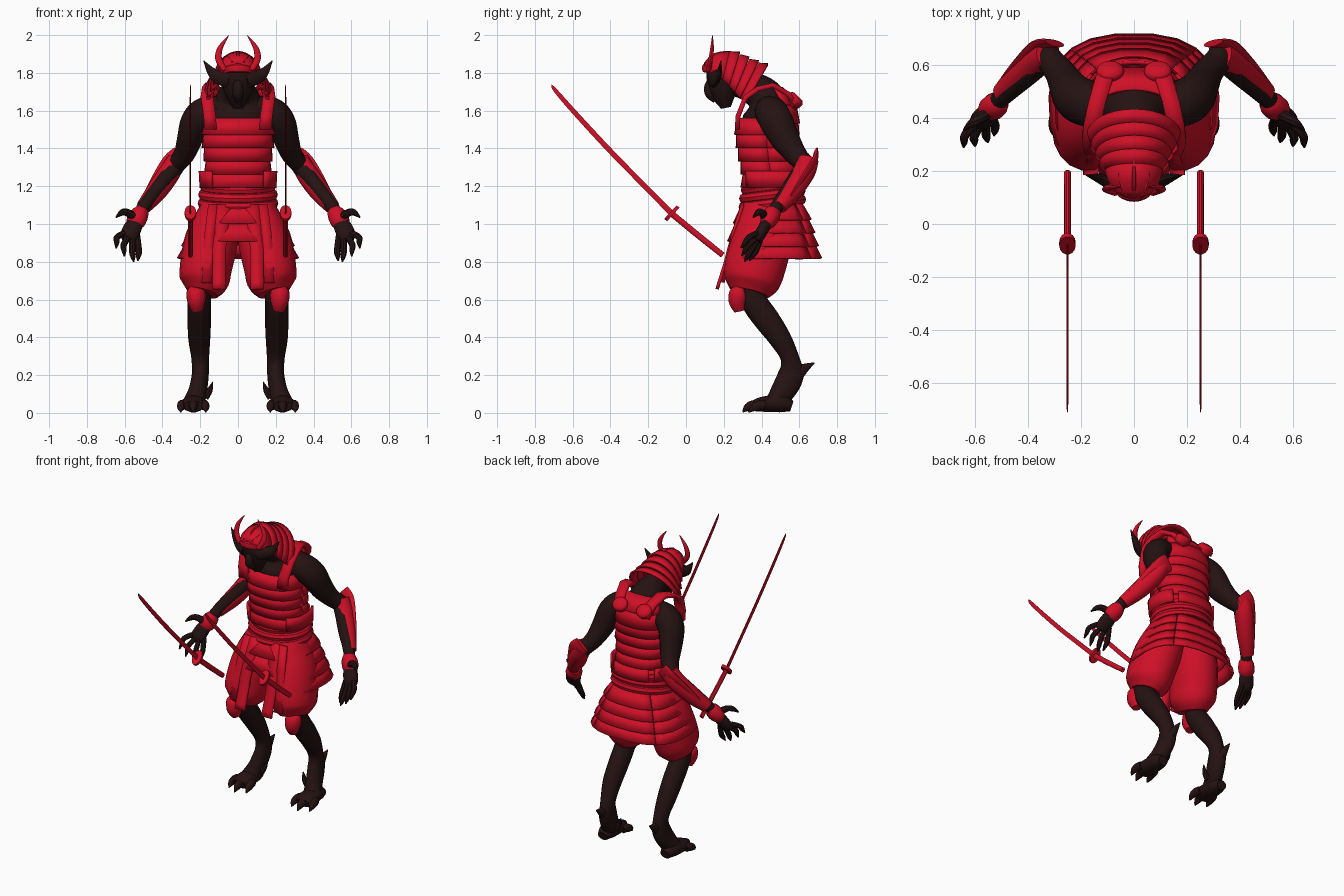
import bpy, bmesh, math
from mathutils import Vector


def material(name, rgb):
    m = bpy.data.materials.new(name)
    m.diffuse_color = (*rgb, 1)
    return m


RED = material("crimson_armour", (0.62, 0.005, 0.02))
DARK = material("dark_skin", (0.018, 0.006, 0.006))


def build(name, rings, mat, closed, caps, mirror=False, thick=0, angle=40):
    """Skin a list of rings; every pair (strip) of rings can also be separate."""
    bm = bmesh.new()
    for strip in rings:
        vs = [[bm.verts.new(p) for p in r] for r in strip]
        n = len(vs[0])
        for a, b in zip(vs, vs[1:]):
            for i in range(n if closed else n - 1):
                j = (i + 1) % n
                bm.faces.new((a[i], a[j], b[j], b[i]))
        if caps:
            bm.faces.new(vs[0])
            bm.faces.new(vs[-1])
    bmesh.ops.recalc_face_normals(bm, faces=bm.faces)
    me = bpy.data.meshes.new(name)
    bm.to_mesh(me)
    bm.free()
    me.materials.append(mat)
    me.polygons.foreach_set("use_smooth", [True] * len(me.polygons))
    me.set_sharp_from_angle(angle=math.radians(angle))
    ob = bpy.data.objects.new(name, me)
    bpy.context.collection.objects.link(ob)
    if thick:
        s = ob.modifiers.new("thickness", "SOLIDIFY")
        s.thickness, s.offset = thick, 0
    if mirror:
        ob.modifiers.new("mirror", "MIRROR").use_mirror_merge = False
    return ob


def tube(name, pts, mat, mirror=True, sides=14, ref=(1, 0, 0), steps=4):
    """Elliptical tube along points (x, y, z, radius along ref, other radius)."""
    key = [p if len(p) == 5 else (*p, p[3]) for p in pts]
    path = []
    for k in range(len(key) - 1):  # smooth interpolation of the key sections
        p0, p1, p2, p3 = (key[max(0, min(len(key) - 1, k + d))] for d in (-1, 0, 1, 2))
        for s in range(steps):
            t = s / steps
            path.append([0.5 * (2 * b + (c - a) * t + (2 * a - 5 * b + 4 * c - d) * t * t
                         + (3 * b - a - 3 * c + d) * t ** 3) for a, b, c, d in zip(p0, p1, p2, p3)])
    path.append(key[-1])
    rings = []
    for i, p in enumerate(path):
        t = Vector(path[min(i + 1, len(path) - 1)][:3]) - Vector(path[max(i - 1, 0)][:3])
        t.normalize()
        u = Vector(ref) - t * t.dot(Vector(ref))
        u.normalize()
        w = t.cross(u)
        ring = []
        for j in range(sides):
            a = 2 * math.pi * j / sides
            ring.append(Vector(p[:3]) + u * math.cos(a) * max(p[3], .001) + w * math.sin(a) * max(p[4], .001))
        rings.append(ring)
    return build(name, [rings], mat, True, True, mirror)


def power(v, e):
    return math.copysign(abs(v) ** (2 / e), v)


def tiers(name, prof, a0, a1, n, e=2.4, flare=0.01, thick=0.014, mirror=False):
    """Overlapping plate rows around the body; prof is (z, centre y, rx, ry) from top to bottom."""
    def ring(p, grow, dz=0):
        z, cy, rx, ry = p
        angs = [math.radians(a0 + (a1 - a0) * i / n) for i in range(n + 1)]
        return [(power(math.cos(a), e) * (rx + grow), cy + power(math.sin(a), e) * (ry + grow), z + dz) for a in angs]
    rows = [[ring(a, -flare * .3), ring(b, flare, -.008)] for a, b in zip(prof, prof[1:])]
    return build(name, rows, RED, False, False, mirror, thick, 25)


def ribbon(name, pts, width, thick=0.018, mirror=True):
    """Flat band through points (x, y, z), wide along x."""
    rings = [[(x - width / 2, y, z), (x + width / 2, y, z)] for x, y, z in pts]
    return build(name, [rings], RED, False, False, mirror, thick)


# Legs, feet, toes and spurs
tube("lower_leg", [(.205, .33, .66, .06), (.205, .365, .58, .062, .07), (.205, .43, .49, .062, .07),
                   (.205, .5, .39, .058, .06), (.2, .55, .29, .047, .05), (.2, .555, .2, .045, .07),
                   (.215, .51, .11, .05, .065), (.235, .46, .05, .06, .045)], DARK)
tube("foot_pad", [(.235, .56, .035, .035, .03), (.235, .5, .05, .058, .048), (.237, .4, .045, .066, .04),
                  (.237, .36, .035, .055, .03)], DARK)
for i, (dx, tip) in enumerate(((-.055, .33), (0, .30), (.055, .335))):
    x = .237 + dx
    tube(f"toe_{i}", [(x, .42, .04, .022, .026), (x + dx * .1, tip + .06, .042, .025, .027),
                      (x + dx * .2, tip + .025, .028, .019, .022), (x + dx * .2, tip, .004, .003)], DARK, sides=10)
tube("heel_spur", [(.2, .575, .2, .03, .05), (.2, .625, .235, .022, .028), (.2, .68, .265, .003)], DARK, sides=10)
tube("inner_spur", [(.175, .5, .08, .02), (.15, .5, .12, .016), (.133, .51, .165, .002)], DARK, sides=8)

# Puffed trousers and knee guards
tube("trouser_leg", [(.1, .44, 1.08, .1, .14), (.14, .405, .92, .14, .16), (.17, .365, .77, .138, .162),
                     (.178, .348, .69, .128, .148), (.19, .335, .635, .085, .105)], RED, sides=18)
tube("knee_guard", [(.22, .285, .67, .03, .02), (.222, .28, .64, .05, .05), (.22, .275, .59, .048, .05),
                    (.215, .285, .54, .03, .03)], RED, ref=(1, 0, 0))

# Inner torso and neck
tube("torso", [(0, .45, 1.15, .15, .13), (0, .44, 1.35, .15, .125), (0, .43, 1.5, .17, .14),
               (0, .44, 1.6, .165, .125), (0, .41, 1.68, .11, .1), (0, .33, 1.73, .075, .08),
               (0, .22, 1.76, .07, .07)], DARK, False, 20)

# Cuirass rows, back plate, straps and knots
tiers("cuirass", [(1.56, .435, .165, .155), (1.48, .427, .18, .157), (1.41, .43, .176, .15), (1.34, .438, .166, .145),
                  (1.27, .448, .164, .143), (1.2, .455, .178, .15)], 0, 360, 28)
tiers("back_plate", [(1.72, .42, .145, .09), (1.64, .43, .17, .15), (1.54, .432, .172, .155)], 28, 152, 12)
tiers("hip_flap", [(1.28, .45, .205, .17), (1.2, .455, .187, .155)], -50, 40, 8, mirror=True)
tiers("rear_flap", [(1.27, .46, .18, .155), (1.2, .46, .18, .155)], 48, 132, 8)
ribbon("shoulder_strap", [(.145, .272, 1.5), (.15, .275, 1.57), (.165, .315, 1.67), (.158, .38, 1.715),
                          (.14, .46, 1.735), (.115, .54, 1.69), (.1, .59, 1.62)], .065, .026)
tube("back_knot", [(.09, .55, 1.63, .035), (.09, .565, 1.645, .05, .045), (.09, .585, 1.665, .05, .045),
                   (.09, .595, 1.675, .03)], RED, sides=16)

# Rolled belt
for i, (z, r) in enumerate(((1.11, .19), (1.155, .187), (1.2, .178))):
    rings = []
    for k in range(32):
        a = 2 * math.pi * k / 32
        rings.append([(math.cos(a) * (r + .024 * math.cos(b)), .457 + math.sin(a) * (r - .035 + .024 * math.cos(b)),
                       z + .027 * math.sin(b) + .02 * math.sin(a)) for b in (j * math.pi / 4 for j in range(8))])
    build(f"belt_roll_{i}", [rings + [rings[0]]], RED, True, False)

# Armoured skirt: side, back and front panels
skirt = [(1.11, .457, .18, .15), (1.03, .456, .222, .182), (.96, .455, .252, .203), (.89, .455, .28, .222), (.825, .455, .302, .238)]
tiers("skirt_side", skirt, -58, 48, 7, 2.7, .016, mirror=True)
tiers("skirt_back", [(z, cy + .008, rx * 1.01, ry) for z, cy, rx, ry in skirt], 47, 133, 5, 2.5, .016)
tiers("skirt_front", [(1.11, .457, .18, .157), (1.01, .455, .215, .19), (.915, .455, .225, .22)], -121, -59, 5, 2.5, .012)
ribbon("front_strip", [(.075, .3, 1.1), (.085, .265, 1.0), (.1, .225, .86), (.1, .21, .8), (.1, .175, .69), (.1, .165, .655)], .07)
ribbon("outer_strip", [(.13, .3, 1.1), (.15, .25, .95), (.16, .225, .82), (.165, .195, .69)], .055)

# Arms with armoured forearms
tube("upper_arm", [(.09, .44, 1.6, .08), (.17, .455, 1.585, .088), (.225, .48, 1.54, .08, .09), (.255, .525, 1.45, .068, .078),
                   (.285, .58, 1.37, .056, .06), (.33, .63, 1.31, .048)], DARK)
tube("elbow", [(.3, .6, 1.36, .04), (.33, .63, 1.31, .05), (.4, .57, 1.22, .045), (.5, .48, 1.09, .036),
               (.53, .445, 1.03, .034)], DARK)
tube("forearm_guard", [(.325, .645, 1.34, .05, .058), (.36, .625, 1.275, .058, .06), (.43, .56, 1.175, .055, .055),
                       (.5, .492, 1.09, .04, .04)], RED)
tube("elbow_plate", [(.3, .685, 1.365, .055, .012), (.345, .675, 1.32, .06, .018), (.41, .61, 1.22, .055, .018),
                     (.47, .55, 1.13, .04, .012)], RED, ref=(1, .2, .75))
tube("wrist_cuff", [(.505, .475, 1.07, .035), (.52, .455, 1.05, .048), (.54, .435, 1.015, .052, .045),
                    (.55, .42, .99, .04, .03)], RED)

# Hands
tube("palm", [(.53, .44, 1.03, .034), (.555, .415, .985, .048, .032), (.575, .39, .94, .048, .03),
              (.58, .375, .915, .035, .02)], DARK)
tips = ((.535, .4, .94, .525, .37, .86, .53, .335, .805), (.56, .38, .92, .56, .34, .855, .553, .31, .8),
        (.585, .37, .925, .605, .33, .89, .602, .295, .83), (.605, .375, .95, .64, .335, .93, .645, .29, .872))
for i, (a, b, c, d, e, f, g, h, k) in enumerate(tips):
    tube(f"finger_{i}", [(a, b, c, .017), (d, e, f, .017), ((d + g) / 2, (e + h) / 2, (f + k) / 2, .014), (g, h, k, .004)],
         DARK, sides=8, ref=(1, 0, .3))
tube("thumb", [(.54, .425, 1.03, .024), (.585, .4, 1.06, .02), (.615, .38, 1.06, .017), (.645, .355, 1.035, .004)],
     DARK, sides=8, ref=(0, 1, 0))

# Masked face, chin, snout and dark side horns
tube("face", [(0, .23, 1.87, .07, .07), (0, .2, 1.81, .09, .088), (0, .198, 1.75, .088, .085), (0, .2, 1.68, .064, .064),
              (0, .212, 1.615, .028, .026)], DARK, False, 16)
tube("snout", [(0, .15, 1.78, .02), (0, .122, 1.73, .026), (0, .13, 1.69, .03), (0, .16, 1.655, .02)], DARK, False, 10)
tube("side_horn", [(.045, .145, 1.765, .03, .045), (.09, .155, 1.775, .025, .042), (.135, .175, 1.8, .016, .028),
                   (.182, .185, 1.865, .002)], DARK, sides=10, ref=(0, 1, 0))

# Helmet: overlapping arches sweeping back into the neck guard (y, half width, top, bottom)
arches = [(.1, .03, 1.85, 1.815), (.125, .07, 1.88, 1.805), (.17, .093, 1.9, 1.79), (.23, .106, 1.91, 1.765),
          (.285, .116, 1.895, 1.735), (.335, .132, 1.87, 1.7), (.385, .15, 1.85, 1.67), (.435, .168, 1.835, 1.64)]


def arch(p, grow=0):
    y, w, top, bot = p
    out = []
    for k in range(17):
        a = math.pi * k / 16
        s = math.sin(a) ** .8
        lean = (1 - s) * max(0, y - .15) * .42
        out.append((math.cos(a) * (w + grow), y - lean, bot + s * (top - bot + grow)))
    return out


build("helmet_dome", [[arch(p) for p in arches[:4]]], RED, False, False, thick=.012)
build("neck_guard", [[arch(a, -.002), arch(b, .011)] for a, b in zip(arches[3:], arches[4:])], RED, False, False,
      thick=.012, angle=25)
for i, s in enumerate((-.055, 0, .055)):  # raised ribs over the dome
    tube(f"helmet_rib_{i}", [(s * .5, .108, 1.855, .008), (s * .8, .14, 1.892 - abs(s) * .3, .008),
                             (s, .19, 1.907 - abs(s) * .4, .008), (s, .24, 1.909 - abs(s) * .4, .007)], RED, False, 6)
tube("brow_plate", [(-.09, .165, 1.8, .012, .016), (-.05, .115, 1.82, .014, .02), (0, .098, 1.825, .014, .024),
                    (.05, .115, 1.82, .014, .02), (.09, .165, 1.8, .012, .016)], RED, False, 8, (0, 1, 0))
tube("crest_horn", [(.07, .12, 1.815, .014), (.102, .13, 1.87, .018, .012), (.095, .138, 1.93, .014, .01),
                    (.05, .14, 1.998, .002)], RED, sides=10)

# Paired swords
X = .252
tube("sword_grip", [(X, .195, .835, .013, .016), (X, .06, .943, .013, .017), (X, -.07, 1.05, .013, .017)], RED, sides=10)
tube("sword_guard", [(X, -.068, 1.05, .031, .05), (X, -.082, 1.063, .031, .05)], RED, sides=14, steps=1)
tube("sword_blade", [(X, -.07, 1.05, .004, .017), (X, -.24, 1.222, .004, .016), (X, -.41, 1.396, .004, .016),
                     (X, -.58, 1.58, .004, .015), (X, -.69, 1.705, .003, .012), (X, -.712, 1.738, .001)], RED, sides=6)
